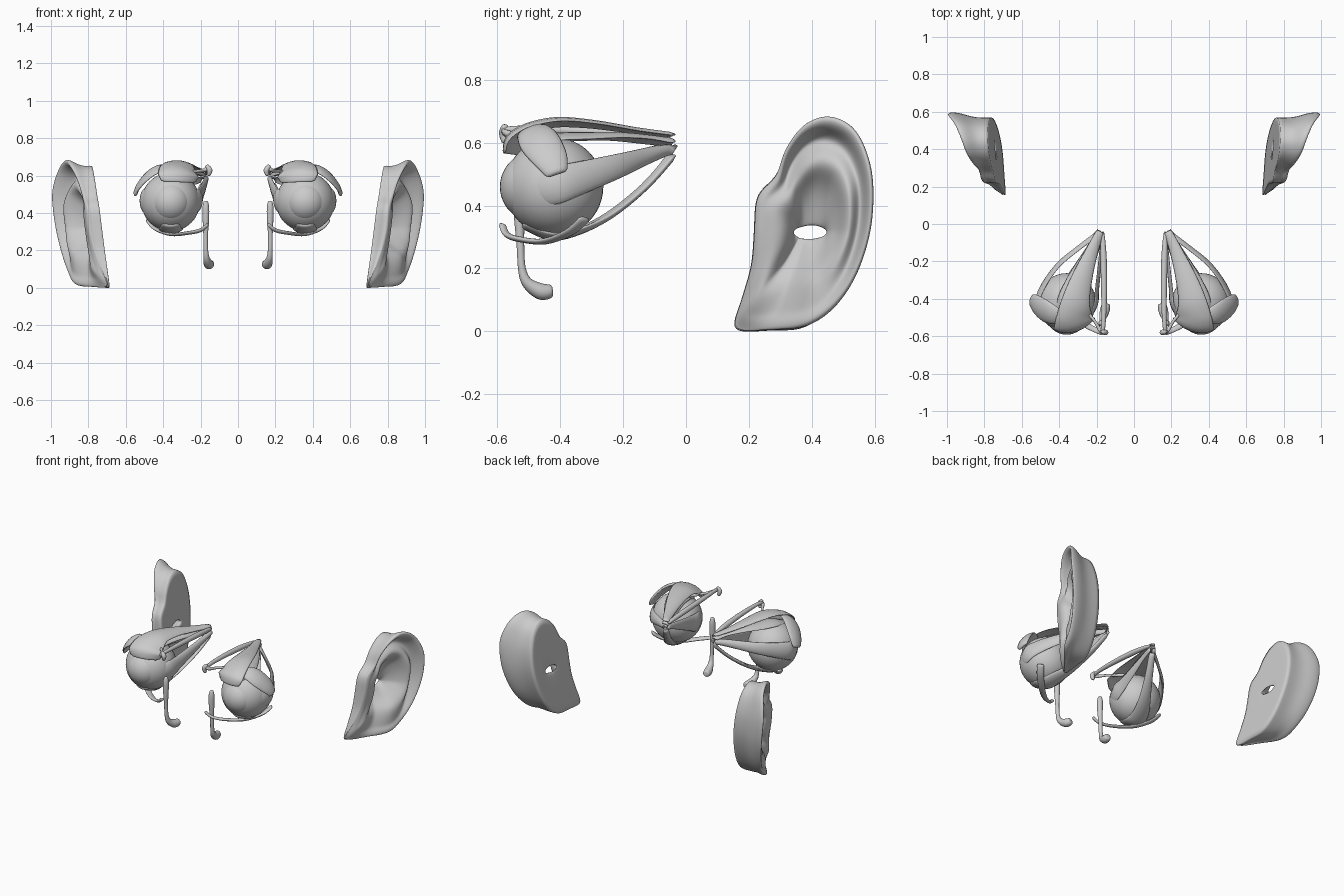
import bpy, bmesh
from math import sin, cos, pi
from mathutils import Vector

if "Cube" in bpy.data.objects:
    bpy.data.objects.remove(bpy.data.objects["Cube"])

EYE = Vector((.36, -.42, .46))     # eyeball centre
APEX = Vector((.178, -.02, .59))   # where the muscles meet
R = .157


def spline(rows, n, closed=False):
    """Catmull-Rom resampling of rows of numbers."""
    m, out = len(rows), []
    get = (lambda i: rows[i % m]) if closed else (lambda i: rows[max(0, min(m - 1, i))])
    for i in range(m if closed else m - 1):
        for k in range(n):
            t = k / n
            out.append([.5 * (2 * b + (c - a) * t + (2 * a - 5 * b + 4 * c - d) * t * t
                              + (3 * b - a - 3 * c + d) * t ** 3)
                        for a, b, c, d in zip(get(i - 1), get(i), get(i + 1), get(i + 2))])
    if not closed:
        out.append(list(rows[-1]))
    return out


def finish(name, bm):
    """Mesh object, smooth, mirrored to the other side of the head."""
    bmesh.ops.recalc_face_normals(bm, faces=bm.faces)
    for f in bm.faces:
        f.smooth = True
    me = bpy.data.meshes.new(name)
    bm.to_mesh(me)
    bm.free()
    ob = bpy.data.objects.new(name, me)
    bpy.context.collection.objects.link(ob)
    mod = ob.modifiers.new("mirror", 'MIRROR')
    mod.use_mirror_merge = False
    return ob


def bridge(bm, a, b):
    n = len(a)
    for i in range(n):
        bm.faces.new((a[i], a[(i + 1) % n], b[(i + 1) % n], b[i]))


def strip(name, rows, thick=None, sides=16):
    """Muscle band through (x, y, z, width), bent around the eye axis."""
    rows = spline(rows, 5)
    pts = [Vector(r[:3]) for r in rows]
    bm, rings, axis = bmesh.new(), [], APEX - EYE
    for i, (p, r) in enumerate(zip(pts, rows)):
        tan = (pts[min(i + 1, len(pts) - 1)] - pts[max(i - 1, 0)]).normalized()
        k = max(0, min(1, (p - EYE).dot(axis) / axis.length_squared))
        nor = p - (EYE + axis * k)
        rad = max(nor.length, r[3] * .5)
        nor = (nor - tan * nor.dot(tan)).normalized()
        bi = tan.cross(nor)
        end = .5 if i in (0, len(pts) - 1) else 1
        ring = []
        for j in range(sides):
            a = 2 * pi * j / sides
            w, t = cos(a) * r[3] / 2 * (.6 + .4 * end), sin(a) * (thick or r[3]) / 2 * end
            if thick:
                q = p + bi * (rad * sin(w / rad)) + nor * (rad * (cos(w / rad) - 1) + t)
            else:
                q = p + bi * w + nor * t
            ring.append(bm.verts.new(q))
        if rings:
            bridge(bm, rings[-1], ring)
        rings.append(ring)
    bm.faces.new(rings[0])
    bm.faces.new(rings[-1])
    return finish(name, bm)


# eyeball and cornea
for name, dy, rad in (("eyeball", 0, R), ("cornea", -.060, .112)):
    bm = bmesh.new()
    bmesh.ops.create_uvsphere(bm, u_segments=40, v_segments=24, radius=rad)
    bmesh.ops.translate(bm, verts=bm.verts, vec=EYE + Vector((0, dy, 0)))
    finish(name, bm)

# straight muscles running back to the apex
strip("lateral_muscle", [(.47, -.52, .455, .11), (.515, -.43, .465, .13), (.50, -.35, .485, .11),
                         (.41, -.22, .525, .08), (.29, -.12, .56, .055), (.185, -.04, .588, .045)], .018)
strip("medial_muscle", [(.25, -.52, .46, .11), (.202, -.43, .465, .13), (.195, -.34, .49, .10),
                        (.182, -.22, .53, .07), (.172, -.12, .565, .045), (.165, -.045, .588, .038)], .018)
strip("upper_muscle", [(.34, -.52, .585, .11), (.34, -.43, .62, .15), (.31, -.33, .625, .13),
                       (.26, -.22, .625, .10), (.21, -.12, .615, .07), (.18, -.04, .605, .055)], .018)
strip("lower_muscle", [(.36, -.52, .338, .10), (.36, -.43, .30, .13), (.34, -.34, .318, .11),
                       (.29, -.24, .37, .075), (.23, -.13, .46, .05), (.18, -.04, .56, .04)], .022)
# eyelid lifter lying over the upper muscle
strip("lid_lifter", [(.31, -.57, .565, .20), (.31, -.56, .615, .24), (.315, -.51, .65, .21),
                     (.31, -.42, .673, .16), (.28, -.30, .665, .12), (.23, -.16, .642, .075),
                     (.18, -.04, .626, .045)], .014)
# oblique muscles
strip("upper_oblique", [(.168, -.05, .612, .022), (.162, -.2, .628, .034), (.16, -.4, .64, .03),
                        (.165, -.555, .642, .022), (.178, -.572, .63, .022), (.21, -.52, .625, .016),
                        (.27, -.45, .618, .02), (.34, -.38, .618, .02)])
strip("lower_oblique", [(.16, -.585, .34, .025), (.2, -.57, .308, .028), (.27, -.53, .293, .035),
                        (.36, -.45, .286, .04), (.44, -.37, .315, .045), (.48, -.32, .36, .045)], .018)
# pulley bracket by the nose
strip("pulley", [(.158, -.575, .60, .02), (.152, -.58, .63, .03), (.17, -.575, .655, .02)])
# tear gland and tear duct
strip("tear_gland", [(.37, -.51, .635, .07), (.43, -.49, .637, .11), (.485, -.465, .605, .13),
                     (.53, -.43, .55, .11), (.55, -.41, .50, .07)], .024)
strip("tear_duct", [(.172, -.53, .465, .02), (.172, -.53, .43, .036), (.172, -.53, .36, .034),
                    (.173, -.527, .28, .025), (.172, -.522, .2, .025), (.168, -.505, .155, .036),
                    (.157, -.465, .128, .052), (.15, -.435, .126, .046), (.148, -.425, .126, .03)])

# ear outline: y, z, rim x, helix groove depth, back plate scale
OUTLINE = [(.155, .006, .70, 0, 1), (.176, .10, .735, 0, 1), (.207, .21, .775, 0, 1),
           (.216, .32, .80, 0, 1), (.226, .43, .81, 0, 1), (.285, .495, .83, .3, 1),
           (.315, .58, .86, .8, .96), (.375, .66, .90, 1, .93), (.457, .688, .93, 1, .91),
           (.54, .645, .965, 1, .88), (.59, .53, 1.0, 1, .86), (.598, .40, .993, 1, .86),
           (.58, .28, .972, .8, .86), (.535, .16, .94, .4, .88), (.465, .065, .905, 0, .94),
           (.378, .012, .875, 0, 1), (.27, .003, .79, 0, 1)]
CY, CZ = .395, .315


def ear():
    bm = bmesh.new()
    crease = bm.edges.layers.float.new("crease_edge")
    rows = spline(OUTLINE, 3, True)
    # scale toward the canal, share of rim height, groove drop
    sections = [(None, 0, 0), (.5, 0, 0), ('plate', 0, 0), ('neck', .4, 0), (.965, .68, 0),
                (1.0, .88, 0), (.975, 1, 0), (.90, 1, .01), (.83, .92, .06), (.76, .88, .065),
                (.65, .84, .01), (.55, .74, 0), (.44, .42, 0), (.30, .20, 0), (None, .05, 0)]
    loops = []
    for k, (s, share, drop) in enumerate(sections):
        loop = []
        for y, z, xr, g, sb in rows:
            dy, dz = y - CY, z - CZ
            length = (dy * dy + dz * dz) ** .5
            if s is None:
                py, pz = CY + .052 * dy / length, CZ + .017 * dz / length
            else:
                f = sb if s == 'plate' else sb - .015 * g if s == 'neck' else s
                py, pz = CY + dy * f, CZ + dz * f
            base = .685 + .06 * (py - .16) + .12 * pz
            h = xr - (.685 + .06 * (y - .16) + .12 * z)
            up = share
            if k > 6 and s:
                # low rim blends up into the lobe; tragus and lobe stay full
                h = max(h, h + (.10 - h) * min(1, (1 - s) / .3))
                full = max(0, -dz / length, -dy / length) * (.7 if s > .4 else .25)
                up += max(0, .92 - up) * full
            loop.append(bm.verts.new((base + h * up - drop * g, py, pz)))
        loops.append(loop)
    for i, loop in enumerate(loops):
        bridge(bm, loop, loops[(i + 1) % len(loops)])
    for i, v in enumerate(loops[2]):
        bm.edges.get((v, loops[2][i - 1]))[crease] = .9
    ob = finish("ear", bm)
    sub = ob.modifiers.new("smooth", 'SUBSURF')
    sub.levels = sub.render_levels = 2


ear()
